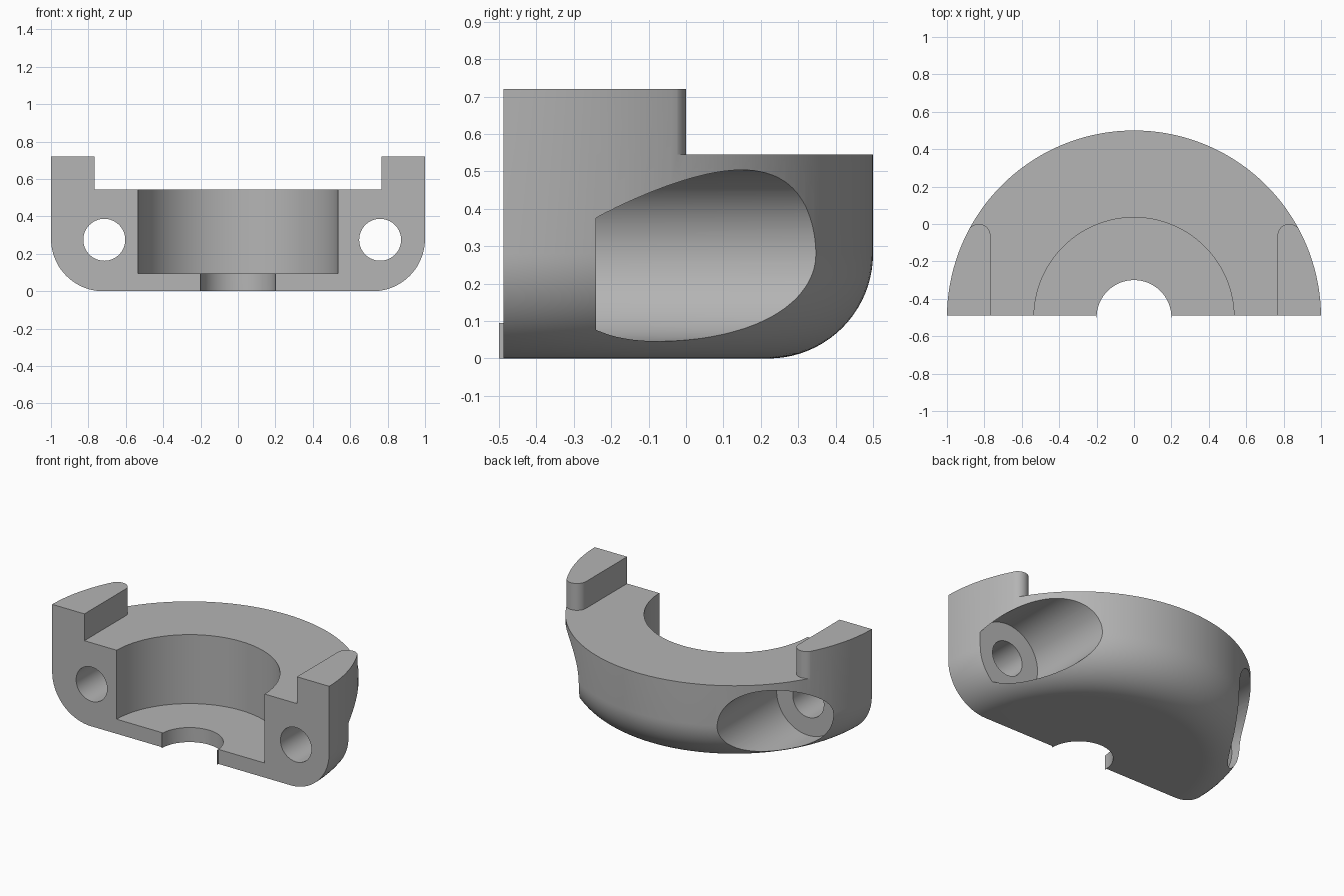
import bpy
import bmesh
from math import sin, cos, pi, radians
from mathutils import Matrix

if "Cube" in bpy.data.objects:
    bpy.data.objects.remove(bpy.data.objects["Cube"], do_unlink=True)

AXIS_Y = -0.5      # centre line of the round body
FRONT_Y = -0.488   # flat front face
RIM_Z = 0.545
TOP_Z = 0.72
FILLET = 0.28

grey = bpy.data.materials.new("plain grey")
grey.use_nodes = True
colour = (0.46, 0.46, 0.46, 1)
grey.diffuse_color = colour
grey.node_tree.nodes["Principled BSDF"].inputs["Base Color"].default_value = colour


def make_object(name, bm):
    bmesh.ops.recalc_face_normals(bm, faces=bm.faces)
    mesh = bpy.data.meshes.new(name)
    bm.to_mesh(mesh)
    bm.free()
    mesh.materials.append(grey)
    obj = bpy.data.objects.new(name, mesh)
    bpy.context.collection.objects.link(obj)
    return obj


def cylinder(name, centre, radius, depth, along_y=False, sides=96):
    bm = bmesh.new()
    turn = Matrix.Rotation(pi / 2, 4, "X") if along_y else Matrix()
    bmesh.ops.create_cone(bm, cap_ends=True, segments=sides, radius1=radius,
                          radius2=radius, depth=depth,
                          matrix=Matrix.Translation(centre) @ turn)
    return make_object(name, bm)


def box(name, centre, size):
    bm = bmesh.new()
    bmesh.ops.create_cube(bm, size=1, matrix=Matrix.Translation(centre)
                          @ Matrix.Diagonal((*size, 1)))
    return make_object(name, bm)


def prism(name, outline, z, height):
    bm = bmesh.new()
    face = bm.faces.new([bm.verts.new((x, y, z)) for x, y in outline])
    grown = bmesh.ops.extrude_face_region(bm, geom=[face])["geom"]
    verts = [g for g in grown if isinstance(g, bmesh.types.BMVert)]
    bmesh.ops.translate(bm, verts=verts, vec=(0, 0, height))
    return make_object(name, bm)


def cut(target, cutter):
    mod = target.modifiers.new("cut", "BOOLEAN")
    mod.operation = "DIFFERENCE"
    mod.solver = "EXACT"
    mod.object = cutter
    bpy.context.view_layer.objects.active = target
    bpy.ops.object.modifier_apply(modifier=mod.name)
    bpy.data.objects.remove(cutter, do_unlink=True)


# Round body with a filleted lower edge, turned around the centre line
steps = 20
profile = [(0, 0)]
for i in range(steps + 1):
    a = pi / 2 * i / steps
    profile.append((1 - FILLET + FILLET * sin(a), FILLET - FILLET * cos(a)))
profile += [(1, TOP_Z), (0, TOP_Z)]
bm = bmesh.new()
verts = [bm.verts.new((r, AXIS_Y, z)) for r, z in profile]
edges = [bm.edges.new(pair) for pair in zip(verts, verts[1:])]
bmesh.ops.spin(bm, geom=verts + edges, cent=(0, AXIS_Y, 0), axis=(0, 0, 1),
               angle=2 * pi, steps=144, use_merge=True)
bmesh.ops.remove_doubles(bm, verts=bm.verts, dist=0.0001)
body = make_object("bracket_body", bm)

# Flat front
cut(body, box("front_cutter", (0, FRONT_Y - 1, 0.5), (3, 2, 3)))

# Lowered rim, leaving two round-ended posts
post_r = 0.063
post_x = 0.767 + post_r
side = [(0.767, -1)]
for i in range(17):
    a = radians(180 - 10 * i)
    side.append((post_x + post_r * cos(a), -post_r + post_r * sin(a)))
side += [(1.3, side[-1][1]), (1.3, 1)]
outline = side + [(-x, y) for x, y in reversed(side)]
cut(body, prism("rim_cutter", outline, RIM_Z, 0.5))

# Round pocket and the smaller opening through its floor
cut(body, cylinder("pocket_cutter", (0, AXIS_Y, 0.595), 0.535, 1))
cut(body, cylinder("floor_cutter", (0, AXIS_Y, 0), 0.2, 0.6))

# Bolt holes with wide recesses opening to the back
for x in (-0.715, 0.76):
    cut(body, cylinder("recess_cutter", (x, 0.76, 0.275), 0.229, 2, True))
    cut(body, cylinder("bolt_cutter", (x, 0, 0.275), 0.112, 3, True, 64))

# Thin lips where the floor opening reaches the centre line
lips = [box(name, (x, -0.494, 0.0475), (0.002, 0.012, 0.095))
        for name, x in (("left_lip", 0.201), ("right_lip", -0.201))]

# Smooth curves, crisp edges
bpy.ops.object.select_all(action="DESELECT")
body.select_set(True)
bpy.context.view_layer.objects.active = body
bpy.ops.object.shade_smooth_by_angle(angle=radians(30))
